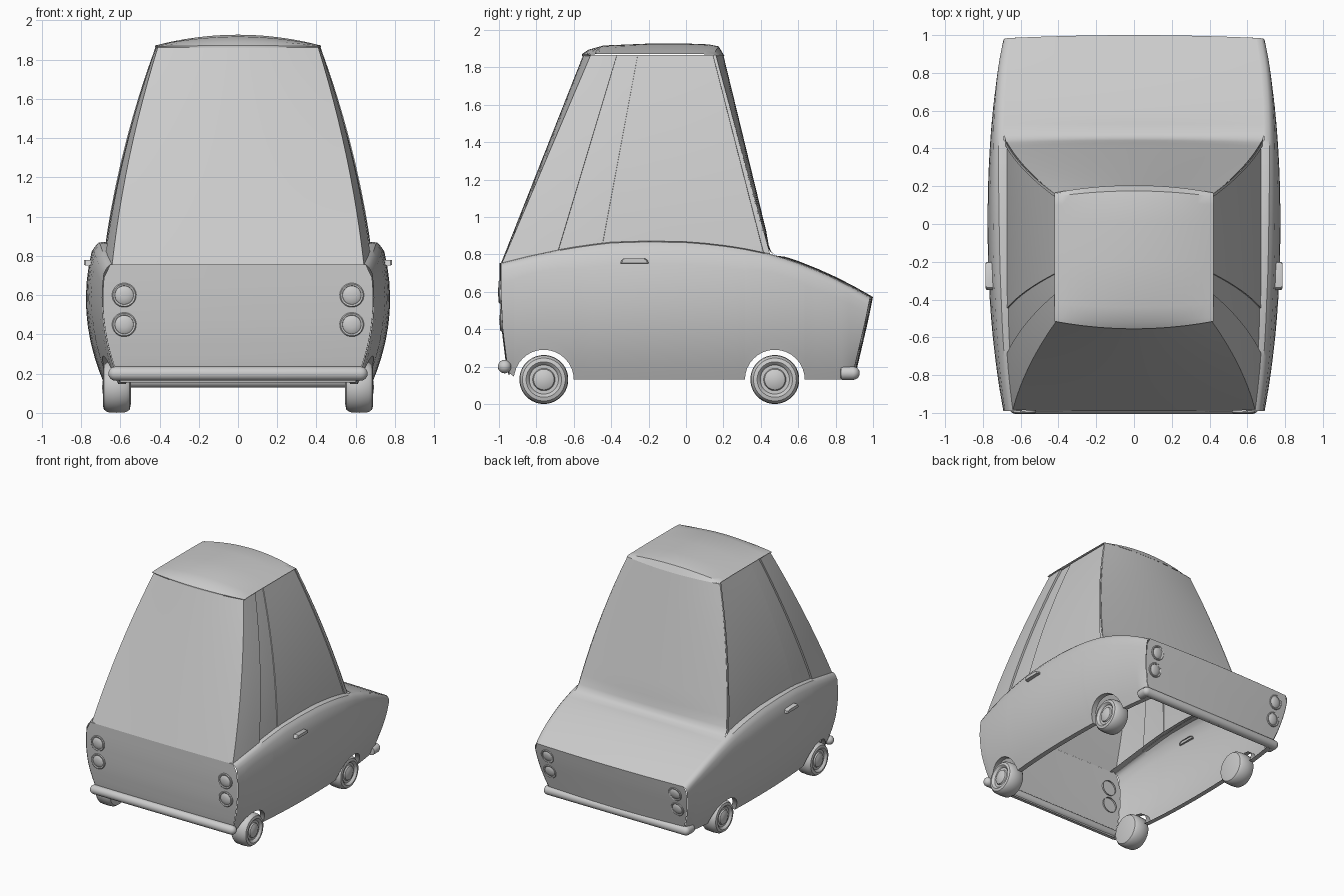
import bpy, bmesh
from math import sin, cos, pi
from mathutils import Vector

if "Cube" in bpy.data.objects:
    bpy.data.objects.remove(bpy.data.objects["Cube"])


def interp(pts, t):
    """Piecewise linear lookup."""
    if t <= pts[0][0]:
        return pts[0][1]
    for (a, va), (b, vb) in zip(pts, pts[1:]):
        if t <= b:
            return va + (vb - va) * (t - a) / (b - a)
    return pts[-1][1]


def surf(name, rows, mirror=False, centre=(0, 0, 0.6), angle=35):
    """Skin a grid of points, facing away from centre."""
    bm = bmesh.new()
    vs = [[bm.verts.new(p) for p in r] for r in rows]
    for r0, r1 in zip(vs, vs[1:]):
        for i in range(len(r0) - 1):
            bm.faces.new((r0[i], r0[i + 1], r1[i + 1], r1[i]))
    bmesh.ops.remove_doubles(bm, verts=bm.verts, dist=1e-4)
    bm.normal_update()
    c = Vector(centre)
    if sum(f.normal.dot(f.calc_center_median() - c) * f.calc_area() for f in bm.faces) < 0:
        bmesh.ops.reverse_faces(bm, faces=bm.faces)
    me = bpy.data.meshes.new(name)
    bm.to_mesh(me)
    bm.free()
    ob = bpy.data.objects.new(name, me)
    bpy.context.collection.objects.link(ob)
    if mirror:
        ob.modifiers.new("mirror", 'MIRROR')
    bpy.ops.object.select_all(action='DESELECT')
    bpy.context.view_layer.objects.active = ob
    ob.select_set(True)
    bpy.ops.object.shade_smooth_by_angle(angle=angle * pi / 180)
    return ob


def lathe(name, profile, origin, axis, n=32, mirror=True):
    """Revolve (radius, distance) pairs about an axis through origin."""
    o, a = Vector(origin), Vector(axis).normalized()
    u = a.cross(Vector((0.1, 0.3, 1))).normalized()
    v = a.cross(u)
    rows = [[o + a * d + (u * cos(2 * pi * i / n) + v * sin(2 * pi * i / n)) * r
             for i in range(n + 1)] for r, d in profile]
    mid = o + a * (profile[0][1] + profile[-1][1]) / 2
    return surf(name, rows, mirror, mid)


# shared body shape
WHEELS, ARCH = (-0.76, 0.475), 0.16
BELT = [(-0.99, 0.755), (-0.85, 0.79), (-0.7, 0.822), (-0.55, 0.848), (-0.4, 0.866), (-0.2, 0.872),
        (0, 0.868), (0.15, 0.856), (0.3, 0.834), (0.45, 0.803), (0.6, 0.755), (0.75, 0.695),
        (0.88, 0.63), (0.985, 0.572)]


def belt(y):
    return interp(BELT, y)


def half_width(y, z):
    return 0.775 - 0.085 * abs(y) ** 2.2 - 0.5 * (z - 0.58) ** 2


def sill(y):
    base = interp([(-0.95, 0.165), (-0.9, 0.135), (-0.8, 0.13)], y)
    for c in WHEELS:
        if abs(y - c) < ARCH:
            return 0.13 + (ARCH ** 2 - (y - c) ** 2) ** 0.5
    return base


def tail_y(z):
    return interp([(0.13, -0.935), (0.2, -0.955), (0.4, -0.98), (0.6, -0.99)], z)


def nose_y(z):
    return interp([(0.13, 0.885), (0.3, 0.925), (0.45, 0.96), (0.575, 0.985)], z)


# body sides with wheel arches and rolled top edge
ys = [-0.5, -0.4, -0.3, -0.2, -0.1, 0, 0.1, 0.2, 0.27, 0.7, 0.77, 0.83, 0.87]
for c in WHEELS:
    ys += [c + ARCH * cos(pi * i / 16) for i in range(17)]
rows = []
for y in [-0.99] + sorted(ys) + [0.985]:
    zb, zt = sill(y), belt(y)
    zs = [zb + (zt - 0.045 - zb) * i / 9 for i in range(10)]
    sec = [(half_width(y, zb) - 0.04, zb)] + [(half_width(y, z), z) for z in zs]
    xt = half_width(y, zt)
    sec += [(xt - 0.006, zt - 0.02), (xt - 0.02, zt - 0.005), (xt - 0.045, zt)]
    if y < 0.43:
        sec.append((xt - 0.085, zt - 0.005))
    else:
        sec.append((xt - 0.046, zt))
    rows.append([(x, tail_y(z) if y == -0.99 else nose_y(z) if y == 0.985 else y, z) for x, z in sec])
surf("body_side", rows, True)


# tail and nose panels
def end_panel(name, yf, z0, z1, y_ref, bow):
    rows = []
    for j in range(10):
        z = z0 + (z1 - z0) * j / 9
        w = half_width(y_ref, z) - (0.025 if j == 9 else 0.003)
        rows.append([(w * i / 8, yf(z) + bow * (1 - (i / 8) ** 2), z) for i in range(-8, 9)])
    surf(name, rows)


end_panel("tail_panel", tail_y, 0.155, 0.755, -0.99, -0.006)
end_panel("nose_panel", nose_y, 0.13, 0.572, 0.985, 0.015)

# bonnet sweeping up into the windscreen: (y, z, bow, half width)
sweep = [(y, belt(y), 0.015 * (y > 0.95), half_width(y, belt(y)) - 0.044)
         for y in (0.985, 0.9, 0.8, 0.7, 0.6, 0.53, 0.48)]
sweep += [(0.45, 0.815, 0.005, 0.682), (0.43, 0.85, 0.012, 0.677), (0.41, 0.92, 0.02, 0.667)]
for i in range(1, 9):
    v = i / 8
    z = 0.92 + 0.945 * v
    sweep.append((0.41 - 0.25 * v, z, 0.02 + 0.02 * v, 0.667 - 0.247 * v + 0.1 * v * (1 - v)))
surf("bonnet_and_windscreen",
     [[(w * i / 10, y + b * (1 - (i / 10) ** 2), z + 0.01 * (1 - (i / 10) ** 2) * (0.5 < y < 0.95))
       for i in range(-10, 11)] for y, z, b, w in sweep])


# cabin sides: rear pillar, quarter window and door window, stepped inwards
def cabin_x(s, v):
    taper = 0.04 * max(0, 1 - s / 0.4) ** 2
    return 0.682 - 0.262 * v + 0.11 * v * (1 - v) - taper * (1 - 0.7 * v)


def cabin_side(s, v, inset=0):
    y = (-0.985 + 1.435 * s) * (1 - v) + (-0.51 + 0.67 * s) * v
    zb = belt(-0.985 + 1.435 * s) - 0.005
    return (cabin_x(s, v) - inset, y, zb + (1.865 - zb) * v)


stations = [(s, 0) for s in (0, 0.03, 0.07, 0.11, 0.16, 0.21)]
stations += [(s, 0.016) for s in (0.211, 0.26, 0.32, 0.375)]
stations += [(s, 0.01) for s in (0.376, 0.45, 0.55, 0.65, 0.75, 0.85, 0.93, 0.975)] + [(0.976, 0), (1, 0)]
surf("cabin_side", [[cabin_side(s, j / 12, d) for j in range(13)] for s, d in stations], True)

# rear window
rows = []
for j in range(13):
    v = j / 12
    w, y, z = cabin_side(0, v)
    rows.append([(w * i / 10, y - (0.005 + 0.035 * v) * (1 - (i / 10) ** 2), z) for i in range(-10, 11)])
surf("rear_window", rows)

# roof: (y, z, crown, bow)
roof = [(-0.51, 1.862, 0, -0.045), (-0.515, 1.872, 0.005, -0.04), (-0.49, 1.895, 0.025, -0.03),
        (-0.42, 1.917, 0.045, -0.02), (-0.2, 1.927, 0.055, 0), (0, 1.927, 0.055, 0.01),
        (0.1, 1.923, 0.053, 0.02), (0.145, 1.912, 0.042, 0.03), (0.165, 1.862, 0, 0.04)]
surf("roof", [[(0.422 * i / 10, y + b * (1 - (i / 10) ** 2), z - c * (i / 10) ** 2)
               for i in range(-10, 11)] for y, z, c, b in roof], centre=(0, -0.2, 1.5))

# wheels with hubcaps
for label, y in zip(("rear", "front"), WHEELS):
    lathe(label + "_wheel", [(0, 0.545), (0.08, 0.545), (0.115, 0.552), (0.128, 0.57), (0.131, 0.62),
                             (0.128, 0.665), (0.115, 0.683), (0.095, 0.688), (0.082, 0.678), (0.078, 0.67),
                             (0.06, 0.67), (0.055, 0.68), (0.035, 0.689), (0, 0.693)], (0, y, 0.131), (1, 0, 0))

# round lamps: bezel ring and domed lens
for label, yf, sign, zs, r in (("tail", tail_y, -1, (0.6, 0.45), 0.062), ("head", nose_y, 1, (0.485, 0.35), 0.058)):
    for z in zs:
        lathe(label + "_lamp", [(r, -0.012), (r, 0.006), (r * 0.92, 0.011), (r * 0.78, 0.008), (r * 0.76, 0.004),
                                (r * 0.6, 0.01), (r * 0.3, 0.014), (0, 0.015)],
              (0.58, yf(z) - 0.001, z), (0, sign, -0.2 if sign > 0 else 0), 24)

# bumpers: straight bars with rounded ends
caps = [(0.036 * cos(a * pi / 8), 0.625 + 0.036 * sin(a * pi / 8)) for a in range(5)]
bar = [(r, -d) for r, d in reversed(caps)] + caps
lathe("rear_bumper", bar, (0, -0.97, 0.2), (1, 0, 0), 20, False)
lathe("front_bumper", bar, (0, 0.893, 0.165), (1, 0, 0), 20, False)
lathe("front_bumper_end", [(0, 0.825), (0.034, 0.828), (0.036, 0.835), (0.036, 0.893)], (0.627, 0, 0.165), (0, 1, 0), 20)

# door handles
shape = [(-0.35, 0.752), (-0.2, 0.752), (-0.205, 0.77), (-0.222, 0.779), (-0.335, 0.779), (-0.345, 0.77), (-0.35, 0.752)]
rows = [[(x, -0.275 + (y + 0.275) * k, 0.765 + (z - 0.765) * k) for y, z in shape]
        for x, k in ((0.74, 1), (0.778, 1), (0.785, 0.9), (0.785, 0))]
surf("door_handle", rows, True, (0.75, -0.275, 0.765))
